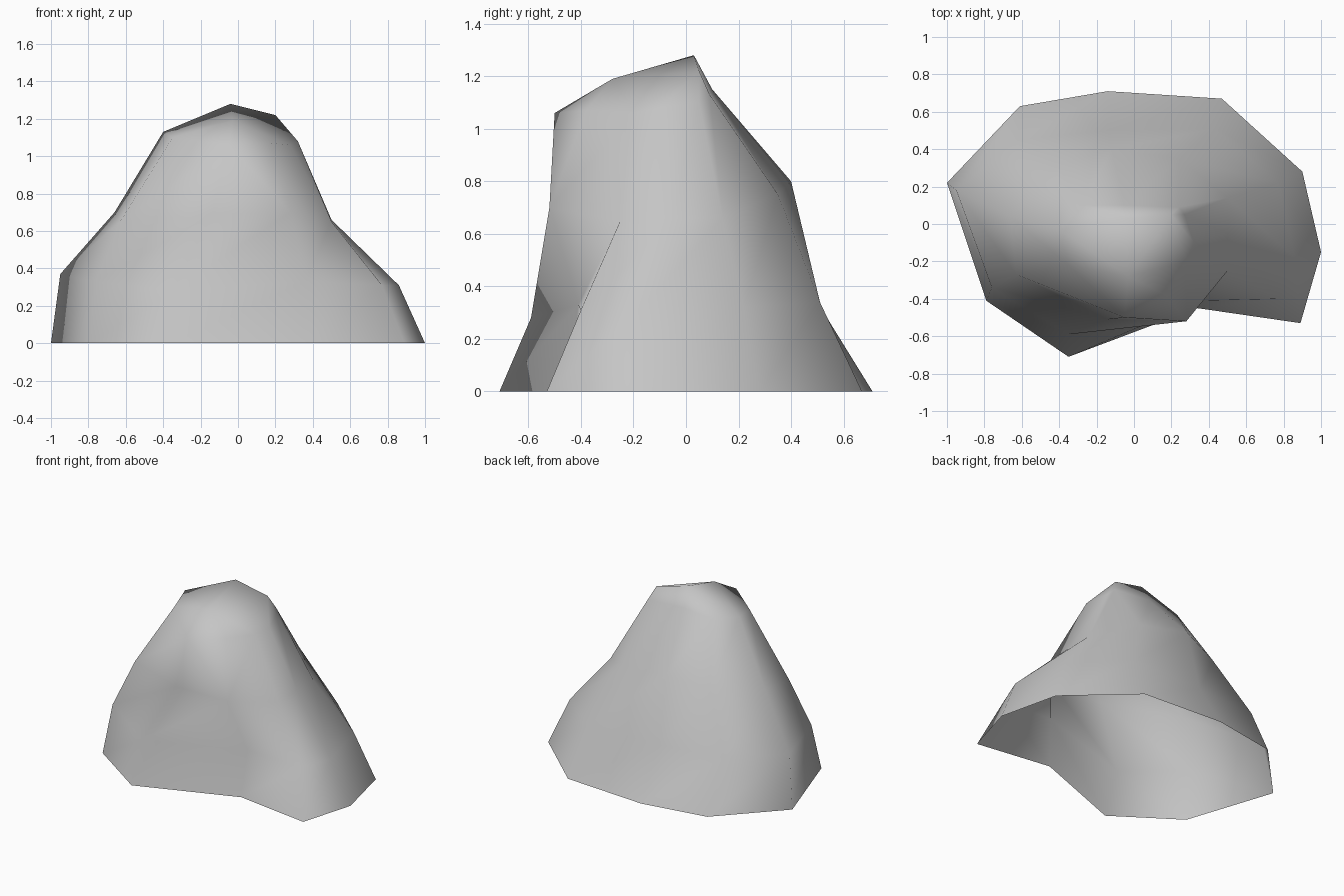
import bpy
import bmesh

# Remove the default cube
default_cube = bpy.data.objects.get("Cube")
if default_cube:
    bpy.data.objects.remove(default_cube, do_unlink=True)


def make_material(name, color):
    material = bpy.data.materials.new(name)
    material.use_nodes = True
    material.diffuse_color = color
    shader = material.node_tree.nodes["Principled BSDF"]
    shader.inputs["Base Color"].default_value = color
    shader.inputs["Roughness"].default_value = 0.9
    return material


def add_ring(mesh, points):
    """Add one loop of vertices and return it."""
    return [mesh.verts.new(point) for point in points]


def bridge(mesh, lower, upper):
    """Join two loops; repeated vertices in the upper loop become triangles."""
    count = len(lower)
    for i in range(count):
        following = (i + 1) % count
        corners = [lower[i], lower[following], upper[following], upper[i]]
        unique_corners = list(dict.fromkeys(corners))
        mesh.faces.new(unique_corners)


# Cross-sections run counterclockwise, starting from the right-hand flank
ground_outline = [
    (-1, .22, 0), (-.79, -.41, 0), (-.35, -.71, 0), (.34, -.45, 0),
    (.89, -.53, 0), (1, -.15, 0), (.9, .28, 0), (.47, .67, 0),
    (-.14, .71, 0), (-.61, .63, 0),
]
foot_outline = [
    (-.95, .18, .37), (-.76, -.34, .33), (-.35, -.59, .28), (.36, -.41, .33),
    (.77, -.4, .31), (.86, -.18, .31), (.77, .22, .32), (.43, .51, .34),
    (-.14, .5, .34), (-.62, .45, .36),
]
waist_outline = [
    (-.66, .04, .7), (-.63, -.27, .65), (-.14, -.51, .69), (.28, -.52, .7),
    (.5, -.25, .65), (.5, -.05, .66), (.5, .14, .66), (.24, .35, .75),
    (-.12, .4, .8), (-.41, .31, .74),
]
shoulder_outline = [
    (-.4, -.03, 1.13), (-.35, -.22, 1.1), (-.05, -.5, 1.06), (.17, -.38, 1.07),
    (.28, -.2, 1.06), (.32, -.1, 1.08), (.27, .05, 1.1), (.24, .09, 1.13),
    (-.05, .1, 1.15), (-.28, .1, 1.13),
]

# Boulder walls, open underneath
mesh = bmesh.new()
outlines = (ground_outline, foot_outline, waist_outline, shoulder_outline)
rings = [add_ring(mesh, outline) for outline in outlines]
for lower, upper in zip(rings, rings[1:]):
    bridge(mesh, lower, upper)

# Crease down the front, from the brow to the overhanging corner
ground, foot, waist, shoulder = rings
bmesh.ops.connect_verts(mesh, verts=[shoulder[2], waist[3]])

# Sloping crown that rises to the peak
peak, brow, left_knob = add_ring(mesh, [
    (-.04, .03, 1.28), (-.03, -.28, 1.19), (.2, .05, 1.22),
])
crown = [peak] + [brow] * 4 + [left_knob] * 3 + [peak] * 2
bridge(mesh, shoulder, crown)
mesh.faces.new((peak, brow, left_knob))

# Smooth stone surface
for face in mesh.faces:
    face.smooth = True
boulder_mesh = bpy.data.meshes.new("boulder")
mesh.to_mesh(boulder_mesh)
mesh.free()
boulder_mesh.materials.append(make_material("stone grey", (.56, .56, .56, 1)))
boulder = bpy.data.objects.new("boulder", boulder_mesh)
bpy.context.collection.objects.link(boulder)
